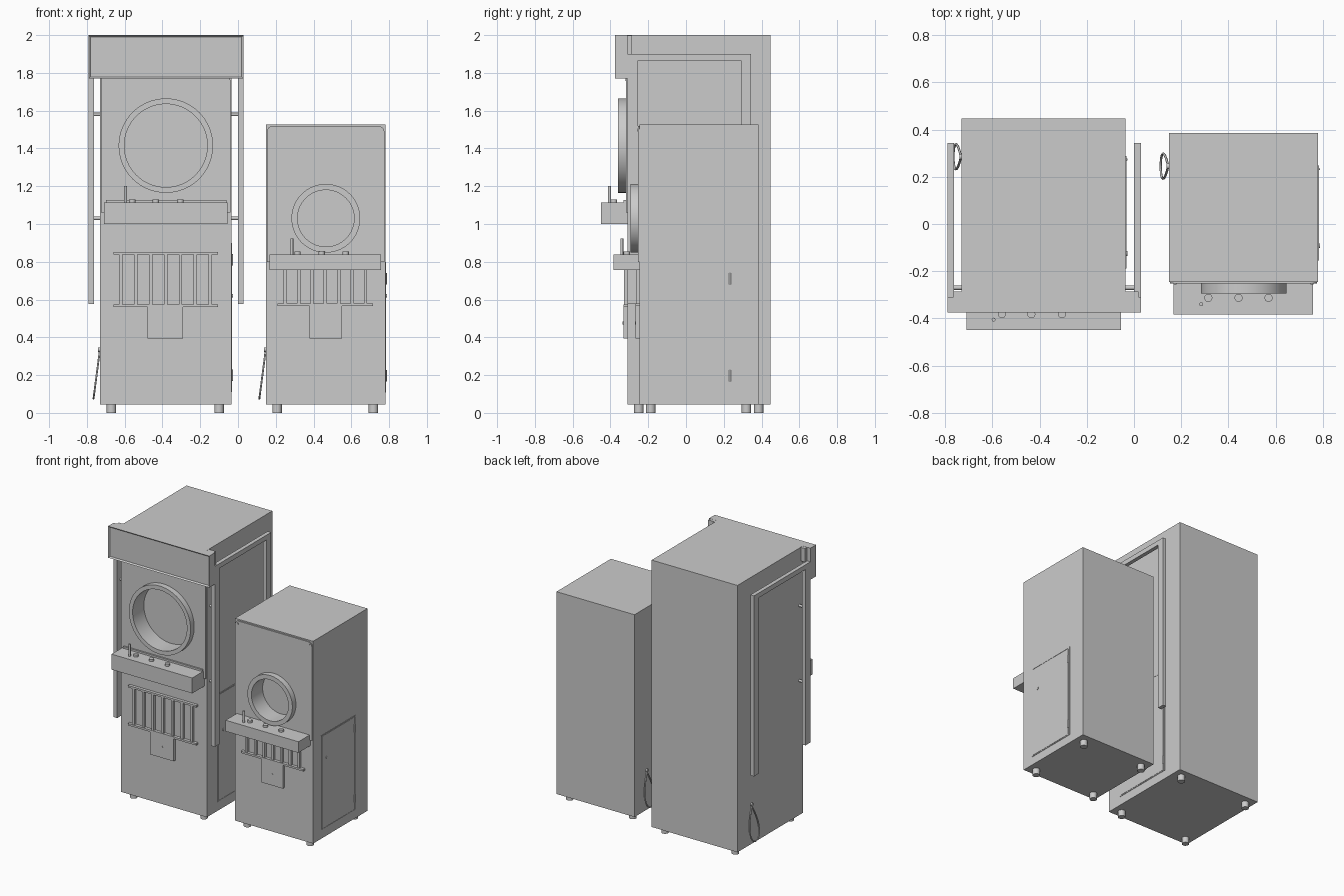
import bpy, bmesh
from math import pi, sin, cos, radians
from mathutils import Matrix, Vector

if "Cube" in bpy.data.objects:
    bpy.data.objects.remove(bpy.data.objects["Cube"])


def finish(name, bm, smooth=False):
    bmesh.ops.recalc_face_normals(bm, faces=bm.faces)
    mesh = bpy.data.meshes.new(name)
    bm.to_mesh(mesh)
    bm.free()
    ob = bpy.data.objects.new(name, mesh)
    bpy.context.collection.objects.link(ob)
    if smooth:
        bpy.ops.object.select_all(action='DESELECT')
        ob.select_set(True)
        bpy.context.view_layer.objects.active = ob
        bpy.ops.object.shade_smooth_by_angle(angle=radians(35))
    return ob


def box(name, x, y, z):
    bm = bmesh.new()
    bmesh.ops.create_cube(bm, size=1)
    for v in bm.verts:
        v.co = Vector([(r[0] + r[1]) / 2 + c * (r[1] - r[0]) for c, r in zip(v.co, (x, y, z))])
    return finish(name, bm)


def cyl(name, p, q, r, n=24):
    p, q = Vector(p), Vector(q)
    d = q - p
    bm = bmesh.new()
    rot = d.to_track_quat('Z', 'Y').to_matrix().to_4x4()
    bmesh.ops.create_cone(bm, cap_ends=True, segments=n, radius1=r, radius2=r, depth=d.length,
                          matrix=Matrix.Translation((p + q) / 2) @ rot)
    return finish(name, bm, True)


def prism(name, pts, axis, a, b):
    """Extrude a 2D outline along x or y."""
    bm = bmesh.new()
    vs = [bm.verts.new((a, u, v) if axis == 'x' else (u, a, v)) for u, v in pts]
    f = bm.faces.new(vs)
    g = bmesh.ops.extrude_face_region(bm, geom=[f])
    off = (b - a, 0, 0) if axis == 'x' else (0, b - a, 0)
    bmesh.ops.translate(bm, vec=off, verts=[v for v in g['geom'] if isinstance(v, bmesh.types.BMVert)])
    return finish(name, bm)


def rounded(x0, x1, z0, z1, r, n=6):
    pts = []
    for cx, cz, a0 in ((x1 - r, z1 - r, 0), (x0 + r, z1 - r, 90)):
        pts += [(cx + r * cos(radians(a0 + 90 * i / n)), cz + r * sin(radians(a0 + 90 * i / n)))
                for i in range(n + 1)]
    return pts + [(x0, z0), (x1, z0)]


def lathe_y(name, cx, cz, profile, n=64):
    bm = bmesh.new()
    vs = [bm.verts.new((cx + r, y, cz)) for r, y in profile]
    es = [bm.edges.new(e) for e in zip(vs, vs[1:])]
    bmesh.ops.spin(bm, geom=vs + es, cent=(cx, 0, cz), axis=(0, 1, 0), angle=2 * pi,
                   steps=n, use_merge=True)
    bmesh.ops.remove_doubles(bm, verts=bm.verts, dist=1e-5)
    return finish(name, bm, True)


def machine(tag, x, y, top, scope, plate, panel, stick, buttons, grille, coin, door, feet, cord_y):
    x0, x1 = x
    yf = y[0]
    # cabinet with a round opening
    body = box(tag + "_cabinet", x, y, (0.045, top))
    cx, cz, ro, ri, out = scope
    yd = yf + 0.08
    cut = cyl("opening_cutter", (cx, yf - 0.1, cz), (cx, yd + 0.01, cz), ri + 0.008, 64)
    m = body.modifiers.new("opening", 'BOOLEAN')
    m.operation, m.object, m.solver = 'DIFFERENCE', cut, 'EXACT'
    bpy.context.view_layer.objects.active = body
    bpy.ops.object.modifier_apply(modifier=m.name)
    # front plate, opened the same way, with two screws
    pl = prism(tag + "_front_plate", rounded(x0 + 0.005, x1 - 0.005, plate[0], plate[1], 0.03),
               'y', yf - 0.008, yf + 0.002)
    m = pl.modifiers.new("opening", 'BOOLEAN')
    m.operation, m.object, m.solver = 'DIFFERENCE', cut, 'EXACT'
    bpy.context.view_layer.objects.active = pl
    bpy.ops.object.modifier_apply(modifier=m.name)
    bpy.data.objects.remove(cut)
    for sx in (x0 + 0.026, x1 - 0.026):
        cyl(tag + "_plate_screw", (sx, yf - 0.011, plate[1] - 0.02), (sx, yf, plate[1] - 0.02), 0.007, 12)
    # round bezel and recessed screen
    lathe_y(tag + "_screen_bezel", cx, cz, [(ro, yf), (ro, out), (ri, out), (ri, yd)])
    lathe_y(tag + "_screen", cx, cz, [(ri, yd), (0, yd)])
    # control shelf, buttons and stick
    px, py, pz = panel
    box(tag + "_control_shelf", px, (py, yf), pz)
    for bx in buttons[0]:
        cyl(tag + "_button", (bx, buttons[1], pz[1]), (bx, buttons[1], pz[1] + 0.016), 0.017)
    cyl(tag + "_stick", (*stick[:2], pz[1]), stick, 0.008, 12)
    # grille bars
    gx0, gx1, gz0, gz1 = grille
    for z in (gz0, gz1 - 0.014):
        box(tag + "_grille_rail", (gx0, gx1), (yf - 0.022, yf), (z, z + 0.014))
    inset, n = 0.04, 7
    for i in range(n):
        bx = gx0 + inset + (gx1 - gx0 - 2 * inset) * i / (n - 1)
        box(tag + "_grille_bar", (bx - 0.009, bx + 0.009), (yf - 0.018, yf), (gz0 + 0.01, gz1 - 0.01))
    # coin box with keyhole
    box(tag + "_coin_box", coin, (yf - 0.022, yf), (0.395, 0.57))
    cm = sum(coin) / 2
    cyl(tag + "_coin_lock", (cm, yf - 0.026, 0.475), (cm, yf, 0.475), 0.008, 12)
    # side service door, hinge strip and lock
    dy0, dy1, dz0, dz1 = door
    box(tag + "_service_door", (x1, x1 + 0.003), (dy0, dy1), (dz0 + 0.008, dz1 - 0.008))
    for a, b in ((dz0, dz0 + 0.006), (dz1 - 0.006, dz1)):
        box(tag + "_door_trim", (x1, x1 + 0.003), (dy0 - 0.007, dy1 + 0.018), (a, b))
    box(tag + "_door_trim", (x1, x1 + 0.003), (dy0 - 0.008, dy0 - 0.003), (dz0, dz1))
    box(tag + "_door_trim", (x1, x1 + 0.003), (dy1 + 0.006, dy1 + 0.018), (dz0, dz1))
    for z in (dz0 + 0.06, dz1 - 0.12):
        cyl(tag + "_hinge", (x1 + 0.002, dy1 + 0.003, z), (x1 + 0.002, dy1 + 0.003, z + 0.06), 0.006, 12)
    cyl(tag + "_door_lock", (x1, dy0 + 0.055, 0.62), (x1 + 0.008, dy0 + 0.055, 0.62), 0.01, 16)
    # feet
    for fx in feet[0]:
        for fy in feet[1]:
            cyl(tag + "_foot", (fx, fy, 0), (fx, fy, 0.047), 0.025)
    # hanging cord loop on the left side
    cd = bpy.data.curves.new(tag + "_cord_loop", 'CURVE')
    cd.dimensions, cd.bevel_depth, cd.bevel_resolution = '3D', 0.005, 2
    sp = cd.splines.new('POLY')
    n = 32
    sp.points.add(n - 1)
    for i, p in enumerate(sp.points):
        t = 2 * pi * i / n
        d = (1 - cos(t)) / 2
        p.co = (x0 - 0.003 - 0.032 * d, cord_y + 0.055 * sin(t) * sin(t / 2) * 1.25, 0.32 - 0.245 * d, 1)
    sp.use_cyclic_u = True
    ob = bpy.data.objects.new(tag + "_cord_loop", cd)
    bpy.context.collection.objects.link(ob)
    cyl(tag + "_cord_socket", (x0 - 0.01, cord_y, 0.335), (x0 + 0.01, cord_y, 0.335), 0.012, 12)


machine("large", (-0.73, -0.035), (-0.31, 0.447), 2.0, (-0.382, 1.415, 0.25, 0.22, -0.36),
        (1.06, 1.785), ((-0.71, -0.056), -0.45, (1.0, 1.113)), (-0.595, -0.405, 1.2),
        ((-0.56, -0.435, -0.305), -0.382), (-0.66, -0.107, 0.56, 0.852), (-0.48, -0.29),
        (-0.18, 0.27, 0.11, 0.9), ((-0.67, -0.1), (-0.25, 0.385)), 0.285)
machine("small", (0.148, 0.78), (-0.245, 0.385), 1.527, (0.465, 1.03, 0.182, 0.15, -0.295),
        (0.8, 1.518), ((0.168, 0.758), -0.383, (0.757, 0.838)), (0.285, -0.34, 0.922),
        ((0.315, 0.443, 0.57), -0.313), (0.21, 0.715, 0.565, 0.78), (0.378, 0.55),
        (-0.147, 0.23, 0.107, 0.8), ((0.207, 0.717), (-0.187, 0.32)), 0.245)

# lip behind the large control shelf
box("shelf_lip", (-0.7, -0.06), (-0.33, -0.31), (1.11, 1.126))

# marquee box with a recessed face
bm = bmesh.new()
bmesh.ops.create_cube(bm, size=1, matrix=Matrix.Translation((-0.381, -0.3425, 1.8845))
                      @ Matrix.Diagonal((0.82, 0.065, 0.231, 1)))
front = [f for f in bm.faces if f.normal.y < -0.9]
bmesh.ops.inset_region(bm, faces=front, thickness=0.013)
bmesh.ops.translate(bm, vec=(0, 0.01, 0), verts=front[0].verts)
finish("marquee", bm)
box("marquee_back_flange", (-0.765, 0.02), (-0.315, -0.286), (1.9, 1.999))

# side frames: inverted U strips with stand-off rods, left and right
U = [(-0.31, 0.577), (-0.31, 1.9), (0.343, 1.9), (0.343, 0.577),
     (0.29, 0.577), (0.29, 1.865), (-0.253, 1.865), (-0.253, 0.577)]
for a, b, wall in ((-0.791, -0.762, -0.73), (0.0, 0.029, -0.035)):
    prism("side_frame", U, 'x', a, b)
    inner = b if wall > b else a
    for z in (1.03, 1.58):
        cyl("frame_rod", (inner, -0.27, z), (wall, -0.27, z), 0.009, 16)
